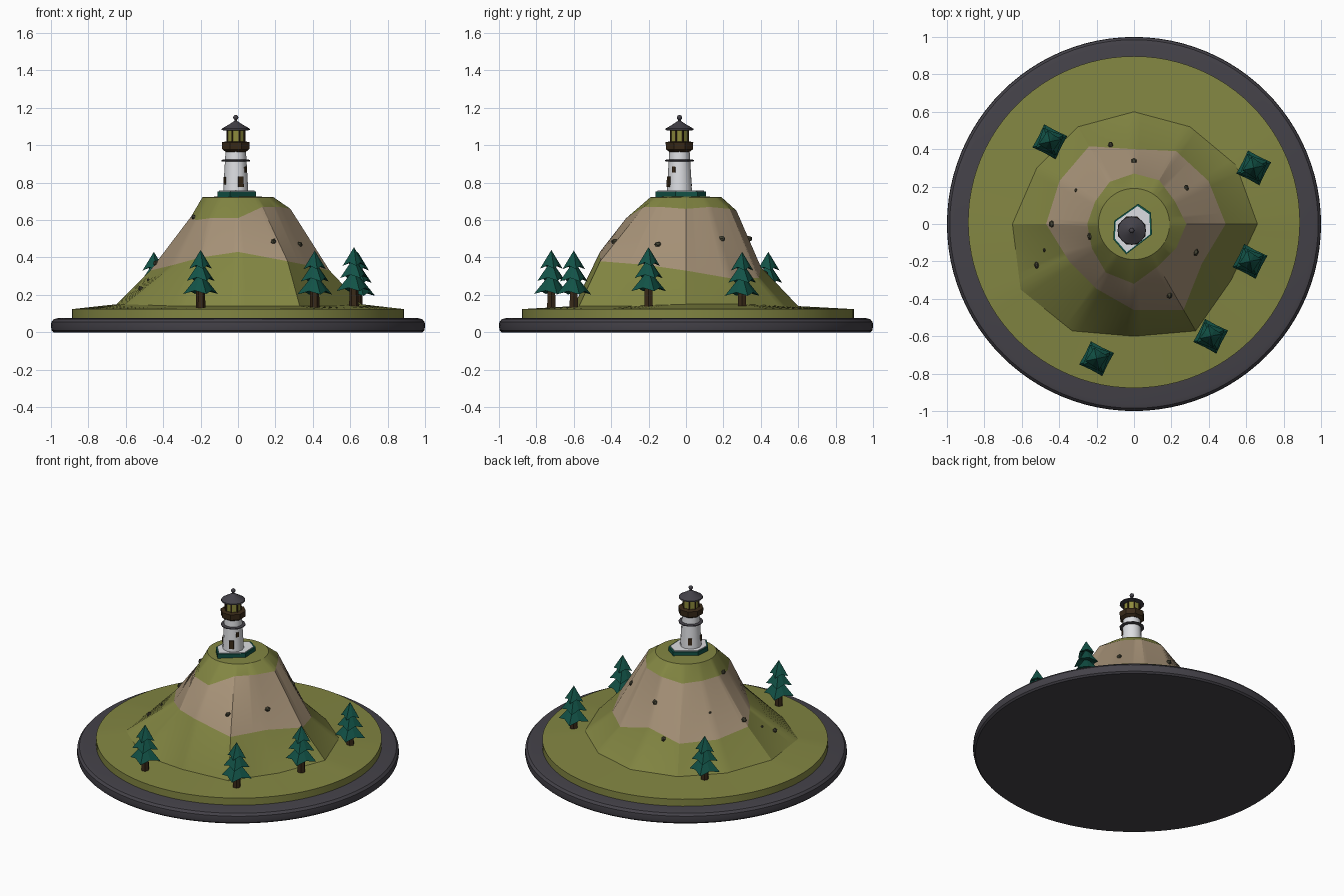
import bpy, bmesh, math, random
from mathutils import Vector, Matrix
from mathutils.bvhtree import BVHTree

if "Cube" in bpy.data.objects:
    bpy.data.objects.remove(bpy.data.objects["Cube"])

random.seed(4)

def mat(name, r, g, b):
    m = bpy.data.materials.new(name)
    m.diffuse_color = (r, g, b, 1)
    m.use_nodes = True
    m.node_tree.nodes["Principled BSDF"].inputs["Base Color"].default_value = m.diffuse_color
    return m

SLATE = mat("slate grey", 0.058, 0.054, 0.066)
GRASS = mat("grass green", 0.225, 0.238, 0.055)
EARTH = mat("sandy earth", 0.38, 0.285, 0.185)
TEAL = mat("dark teal", 0.006, 0.085, 0.062)
BARK = mat("dark bark", 0.04, 0.022, 0.009)
WHITE = mat("white", 0.72, 0.73, 0.76)
GLASS = mat("lamp yellow", 0.27, 0.26, 0.045)
ROCK = mat("rock olive", 0.06, 0.058, 0.035)

def make(name, bm, mats, angle=None):
    bmesh.ops.recalc_face_normals(bm, faces=bm.faces)
    me = bpy.data.meshes.new(name)
    bm.to_mesh(me)
    bm.free()
    for m in mats:
        me.materials.append(m)
    if angle:
        me.shade_smooth()
        me.set_sharp_from_angle(angle=math.radians(angle))
    ob = bpy.data.objects.new(name, me)
    bpy.context.collection.objects.link(ob)
    return ob

def loft(bm, rings, cols=None):
    """Bridge rings of points, capping both ends."""
    vs = [[bm.verts.new(p) for p in ring] for ring in rings]
    n = len(vs[0])
    for i in range(len(vs) - 1):
        for j in range(n):
            k = (j + 1) % n
            f = bm.faces.new((vs[i][j], vs[i][k], vs[i + 1][k], vs[i + 1][j]))
            f.material_index = cols[i] if cols else 0
    bm.faces.new(vs[0])
    bm.faces.new(vs[-1])

def circle(r, z, n, c=(0, 0), turn=0.0):
    return [(c[0] + r * math.cos(turn + math.tau * i / n),
             c[1] + r * math.sin(turn + math.tau * i / n), z) for i in range(n)]

def turned(name, profile, n, material, c=(0, 0), angle=None, turn=0.0):
    bm = bmesh.new()
    loft(bm, [circle(r, z, n, c, turn) for r, z in profile])
    return make(name, bm, [material], angle)

# round plinth with a softened rim
turned("plinth", [(0.985, 0), (0.996, 0.01), (1.0, 0.03), (0.998, 0.055), (0.985, 0.07),
                  (0.96, 0.076), (0.5, 0.076)], 96, SLATE, angle=35)

# island: one row per 30 degrees: upper grass r, z; lower earth r, z; foot r, z
KEYS = [(.28, .66, .49, .33, .66, .15), (.25, .67, .46, .29, .63, .15),
        (.27, .66, .45, .29, .60, .14), (.27, .65, .40, .35, .60, .14),
        (.26, .62, .48, .31, .60, .14), (.24, .62, .46, .31, .60, .14),
        (.25, .62, .47, .33, .65, .15), (.26, .60, .40, .36, .70, .15),
        (.30, .61, .40, .40, .66, .14), (.32, .61, .46, .43, .60, .14),
        (.26, .67, .53, .38, .66, .14), (.26, .67, .42, .36, .60, .14)]
STEPS = 8

def hill_ring(col):
    corners = []
    for i, k in enumerate(KEYS):
        a = math.tau * i / 12
        corners.append(Vector((k[col] * math.cos(a), k[col] * math.sin(a), k[col + 1])))
    return [corners[i].lerp(corners[(i + 1) % 12], s / STEPS)
            for i in range(12) for s in range(STEPS)]

N = 12 * STEPS
bm = bmesh.new()
loft(bm, [circle(0.887, 0.07, N, (0, .01)), circle(0.887, 0.124, N, (0, .01)), hill_ring(4),
          hill_ring(2), hill_ring(0), circle(0.19, 0.722, N), circle(0.05, 0.728, N)],
     [0, 0, 0, 1, 0, 0])
island = make("island", bm, [GRASS, EARTH], 22)
me = island.data
tree_bvh = BVHTree.FromPolygons([v.co for v in me.vertices], [p.vertices[:] for p in me.polygons])

def ground(x, y):
    hit, normal, _, _ = tree_bvh.ray_cast(Vector((x, y, 3)), Vector((0, 0, -1)))
    return hit, normal

# small rocks stuck in the slopes
for i, (x, y) in enumerate([(.28, .19), (.33, -.15), (.19, -.38), (-.235, -.065), (-.31, .18),
                            (-.44, 0), (0, .335), (-.125, .42), (-.52, -.22), (-.48, -.14)]):
    bm = bmesh.new()
    r = 0.009 if i in (4, 9) else 0.018
    bmesh.ops.create_icosphere(bm, subdivisions=1, radius=r)
    bmesh.ops.transform(bm, matrix=Matrix.Translation(ground(x, y)[0]) @
                        Matrix.Rotation(random.random() * 6, 4, 'Y') @
                        Matrix.Diagonal((1, 1.15, 0.8, 1)), verts=bm.verts)
    make(f"rock_{i + 1}", bm, [ROCK])

# pine trees: square trunk and three drooping star tiers
def pine(i, x, y, top):
    base = ground(x, y)[0].z
    turned(f"trunk_{i}", [(0.026, base - 0.01), (0.023, top - 0.19)], 6, BARK, (x, y))
    bm = bmesh.new()
    for low, high, r, spin in ((.235, .12, .098, 0), (.165, .055, .082, .12), (.10, 0, .062, -.1)):
        tip = bm.verts.new((x, y, top - high))
        under = bm.verts.new((x, y, top - low + 0.025))
        ring = []
        for k in range(8):
            a = math.radians(18) + spin + k * math.pi / 4
            rr, dz = (r, 0) if k % 2 == 0 else (r * 0.68, 0.018)
            ring.append(bm.verts.new((x + rr * math.cos(a), y + rr * math.sin(a), top - low + dz)))
        for k in range(8):
            bm.faces.new((ring[k], ring[(k + 1) % 8], tip))
            bm.faces.new((ring[(k + 1) % 8], ring[k], under))
    make(f"pine_{i}", bm, [TEAL])

for i, t in enumerate([(-.45, .44, .43), (.64, .30, .43), (.62, -.20, .455),
                       (.41, -.60, .437), (-.20, -.72, .44)]):
    pine(i + 1, *t)

# lighthouse footing: stretched hexagon, teal with a white top plate
C = (-0.012, -0.035)
HEX = [(.02, .10), (.085, .055), (.09, -.055), (-.04, -.155), (-.105, -.08), (-.10, .015)]

def slab(name, scale, z0, z1, material):
    bm = bmesh.new()
    loft(bm, [[(C[0] + (x - C[0]) * scale, C[1] + (y - C[1]) * scale, z) for x, y in HEX]
              for z in (z0, z1)])
    make(name, bm, [material])

slab("footing", 1.06, 0.70, 0.752, TEAL)
slab("footing_top", 0.97, 0.75, 0.757, WHITE)

# tower, band, gallery, lantern and roof
turned("tower", [(0.067, 0.75), (0.061, 0.86), (0.054, 0.98)], 12, WHITE, C, 40)
turned("tower_band", [(0.07, 0.912), (0.077, 0.915), (0.077, 0.92), (0.07, 0.923)], 12, SLATE, C)
turned("gallery_floor", [(0.058, 0.965), (0.078, 0.978), (0.08, 1.016), (0.06, 1.02)], 8, BARK, C,
       turn=math.pi / 8)
turned("lantern", [(0.049, 1.01), (0.049, 1.085)], 8, GLASS, C, turn=math.pi / 8)
for i, p in enumerate(circle(0.05, 0, 8, C, math.pi / 8)):
    turned(f"lantern_post_{i + 1}", [(0.005, 1.01), (0.005, 1.085)], 5, BARK, p[:2])
turned("roof", [(0.06, 1.078), (0.076, 1.082), (0.074, 1.089), (0.035, 1.112), (0.008, 1.13),
                (0.006, 1.145)], 16, SLATE, C, 35)
bm = bmesh.new()
bmesh.ops.create_uvsphere(bm, u_segments=12, v_segments=8, radius=0.014,
                          matrix=Matrix.Translation((C[0], C[1], 1.148)))
make("roof_ball", bm, [SLATE], 60)

# door and windows as thin plates on the tower wall
def plate(name, deg, z, w, h):
    r = 0.067 - (z - 0.75) * 0.056
    bm = bmesh.new()
    bmesh.ops.create_cube(bm, size=1, matrix=Matrix.Translation((C[0], C[1], z)) @
                          Matrix.Rotation(math.radians(deg), 4, 'Z') @
                          Matrix.Translation((r, 0, 0)) @ Matrix.Rotation(-0.05, 4, 'Y') @
                          Matrix.Diagonal((0.009, w, h, 1)))
    make(name, bm, [BARK])

plate("door", -65, 0.805, 0.03, 0.055)
plate("window_right", -30, 0.87, 0.018, 0.03)
plate("window_back", 120, 0.805, 0.024, 0.045)
plate("window_left", 205, 0.81, 0.02, 0.04)
